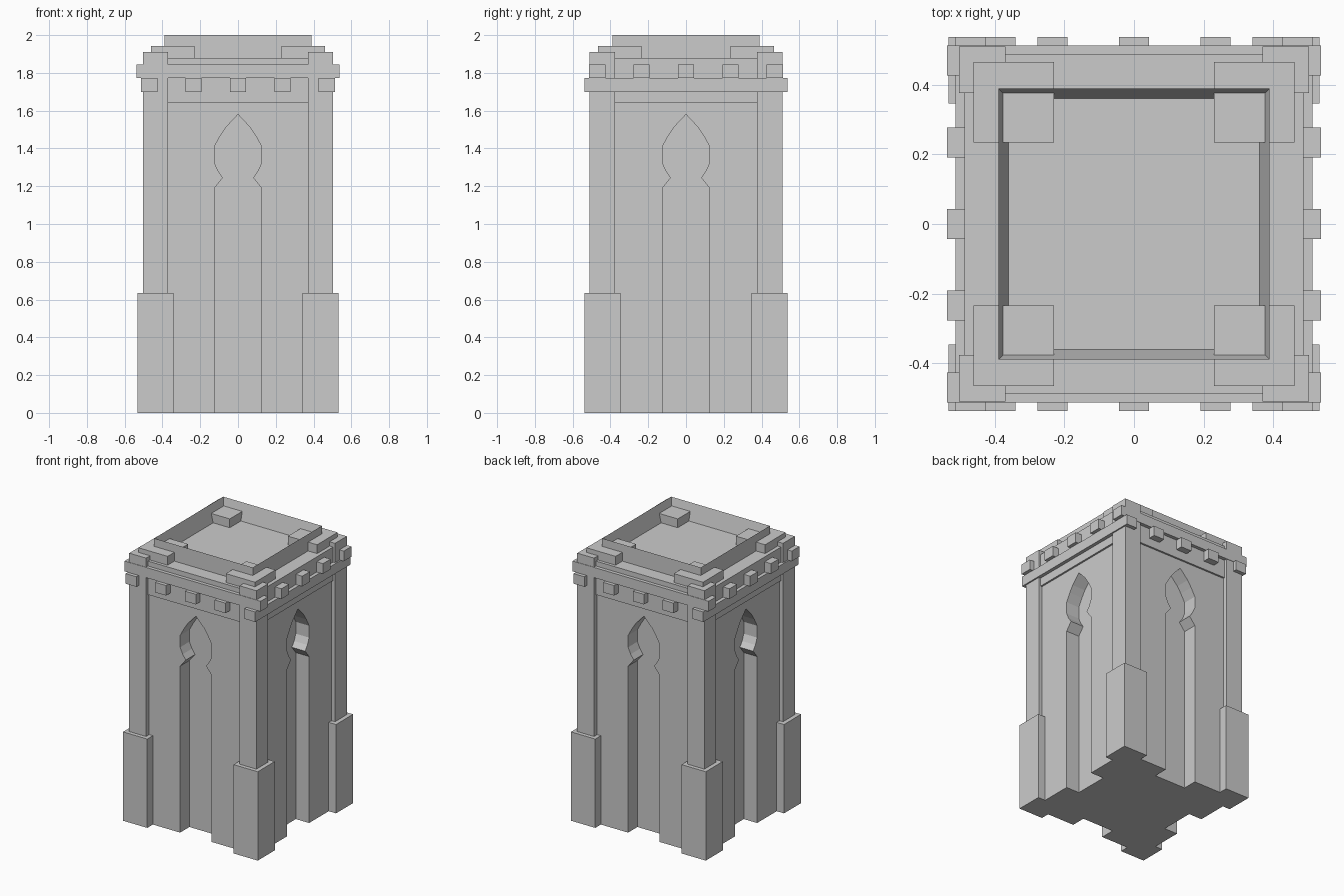
import bpy, bmesh
from math import pi
from mathutils import Matrix

if "Cube" in bpy.data.objects:
    bpy.data.objects.remove(bpy.data.objects["Cube"])


def finish(name, bm):
    bmesh.ops.recalc_face_normals(bm, faces=bm.faces[:])
    mesh = bpy.data.meshes.new(name)
    bm.to_mesh(mesh)
    bm.free()
    obj = bpy.data.objects.new(name, mesh)
    bpy.context.collection.objects.link(obj)
    return obj


def add_box(bm, x, y, z):
    size = Matrix.Diagonal((abs(x[1] - x[0]), abs(y[1] - y[0]), z[1] - z[0], 1))
    centre = Matrix.Translation((sum(x) / 2, sum(y) / 2, sum(z) / 2))
    bmesh.ops.create_cube(bm, size=1, matrix=centre @ size)


def box(name, x, y, z):
    bm = bmesh.new()
    add_box(bm, x, y, z)
    return finish(name, bm)


def corner_boxes(name, x, y, z):
    # The same box mirrored into all four corners
    bm = bmesh.new()
    for sx in (-1, 1):
        for sy in (-1, 1):
            add_box(bm, [sx * v for v in x], [sy * v for v in y], z)
    return finish(name, bm)


def prism(bm, outline, y0, y1):
    face = bm.faces.new([bm.verts.new((x, y0, z)) for x, z in outline])
    ext = bmesh.ops.extrude_face_region(bm, geom=[face])
    verts = [v for v in ext["geom"] if isinstance(v, bmesh.types.BMVert)]
    bmesh.ops.translate(bm, verts=verts, vec=(0, y1 - y0, 0))


# Solid core behind the niches
box("tower_core", (-.37, .37), (-.37, .37), (0, 1.66))

# Four wall panels, each with a pointed niche open at the bottom
half = [(.125, 0), (.125, 1.19), (.08, 1.245), (.105, 1.28), (.125, 1.325),
        (.125, 1.41), (.093, 1.468), (.063, 1.513)]
niche = [(-x, z) for x, z in half] + [(0, 1.58)] + half[::-1]
outline = [(-.42, 0)] + niche + [(.42, 0), (.42, 1.66), (-.42, 1.66)]
for i, side in enumerate(("front", "right", "back", "left")):
    bm = bmesh.new()
    prism(bm, outline, -.475, -.37)
    bm.transform(Matrix.Rotation(i * pi / 2, 4, 'Z'))
    finish(side + "_niche_wall", bm)

# Corner pillars and their wider bases
corner_boxes("corner_pillars", (.37, .503), (.377, .51), (0, 1.91))
corner_boxes("pillar_bases", (.341, .533), (.346, .538), (0, .635))

# Roof block, whose lower edge overhangs the walls
box("roof_block", (-.488, .488), (-.488, .488), (1.64, 1.88))

# Two crossed layers of beams with protruding ends
lower, upper = bmesh.new(), bmesh.new()
for c in (-.47, -.235, 0, .235, .47):
    span = (c - .043, c + .043)
    add_box(lower, span, (-.538, .538), (1.70, 1.772))
    add_box(upper, (-.538, .538), span, (1.772, 1.845))
finish("lower_beams", lower)
finish("upper_beams", upper)

# Corner blocks on the roof
corner_boxes("roof_corner_blocks", (.23, .461), (.235, .466), (1.87, 1.943))

# Parapet ring
bm = bmesh.new()
bmesh.ops.create_cube(bm, size=1, matrix=Matrix.Translation((0, 0, 1.935))
                      @ Matrix.Diagonal((.78, .78, .13, 1)))
bm.faces.ensure_lookup_table()
caps = [f for f in bm.faces if abs(f.normal.z) > .9]
bmesh.ops.inset_individual(bm, faces=caps, thickness=.041)
top = [f for f in caps if f.calc_center_median().z > 1.95]
bmesh.ops.translate(bm, verts=top[0].verts[:], vec=(0, 0, -.12))
finish("parapet", bm)
